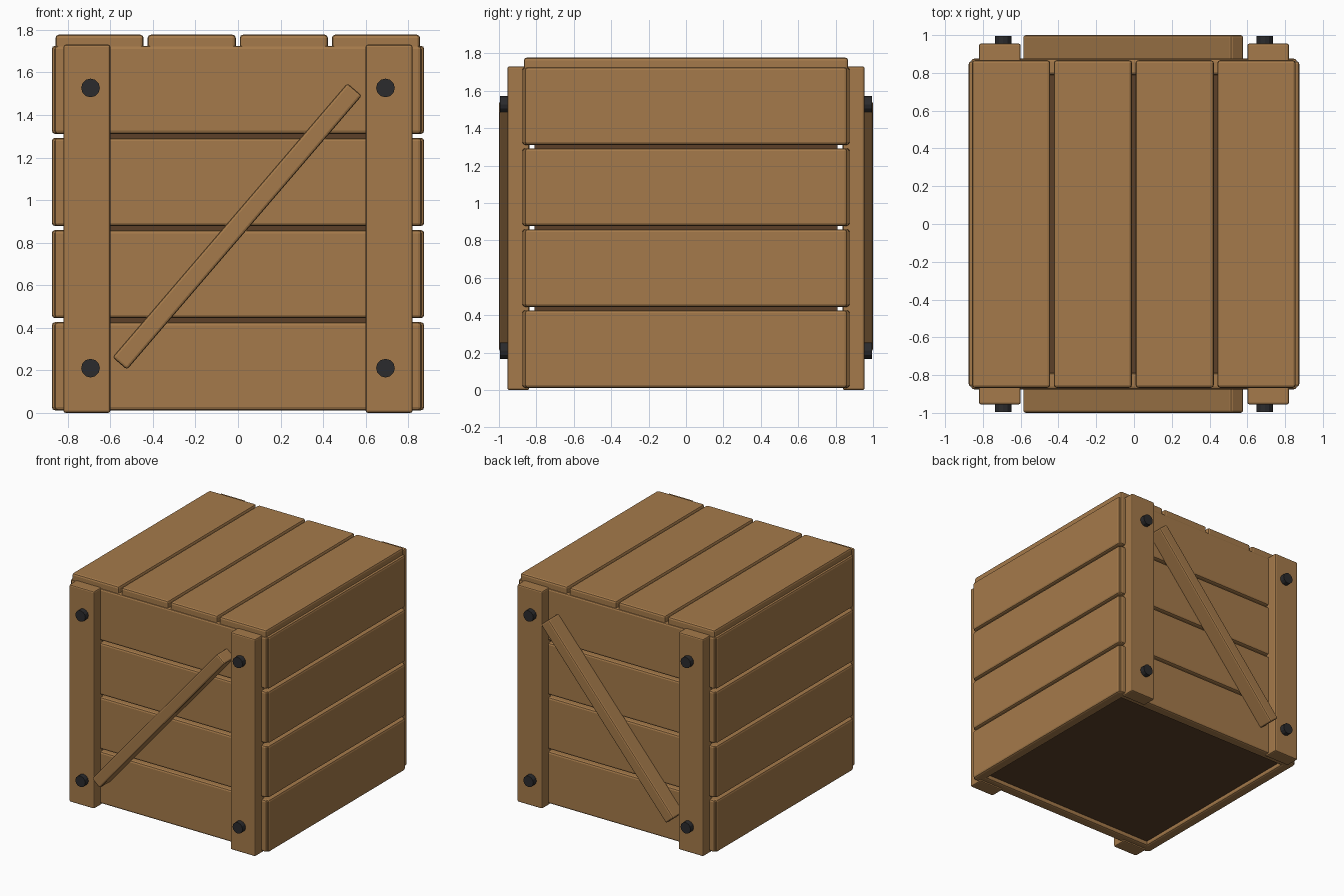
import bpy
import math
from mathutils import Vector

if "Cube" in bpy.data.objects:
    bpy.data.objects.remove(bpy.data.objects["Cube"])


def make_material(name, rgb):
    m = bpy.data.materials.new(name)
    m.diffuse_color = (*rgb, 1.0)
    m.use_nodes = True
    m.node_tree.nodes["Principled BSDF"].inputs["Base Color"].default_value = m.diffuse_color
    return m


WOOD = make_material("warm_wood", (0.376, 0.195, 0.069))
DARK = make_material("dark_inner_wood", (0.107, 0.051, 0.021))
IRON = make_material("black_iron", (0.024, 0.024, 0.026))


def box(name, low, high, mat, bevel=0.015, tilt=0.0):
    """Bevelled box between two corners, optionally tilted about y."""
    low, high = Vector(low), Vector(high)
    bpy.ops.mesh.primitive_cube_add(size=1, location=(low + high) / 2)
    ob = bpy.context.object
    ob.name = name
    ob.scale = high - low
    bpy.ops.object.transform_apply(location=False, rotation=False, scale=True)
    ob.rotation_euler.y = tilt
    ob.data.materials.append(mat)
    if bevel:
        mod = ob.modifiers.new("edge_bevel", 'BEVEL')
        mod.width = bevel
        mod.segments = 2
    return ob


PITCH, PLANK = 0.433, 0.414   # plank spacing and width
INNER, OUTER = 0.79, 0.875    # wall planks, inside and outside faces
HALF = 0.862                  # half plank length

# Dark box seen through the gaps and from below
box("inner_box", (-0.81, -0.81, 0.045), (0.81, 0.81, 1.70), DARK, bevel=0)

# Four rows of planks on each of the four walls
for row in range(4):
    z0 = 0.012 + row * PITCH
    z1 = z0 + PLANK
    for side, label in ((-1, "front"), (1, "back")):
        ya, yb = sorted((side * INNER, side * OUTER))
        box(f"{label}_plank", (-HALF, ya, z0), (HALF, yb, z1), WOOD)
    for side, label in ((-1, "left"), (1, "right")):
        xa, xb = sorted((side * INNER, side * OUTER))
        box(f"{label}_plank", (xa, -HALF, z0), (xb, HALF, z1), WOOD)

# Lid planks running front to back
for col in range(4):
    x = (col - 1.5) * PITCH - 0.001
    box("lid_plank", (x - PLANK / 2, -0.867, 1.69),
        (x + PLANK / 2, 0.867, 1.777), WOOD)

# Posts, bolts and diagonal brace, the same on front and back
for side, label in ((-1, "front"), (1, "back")):
    ya, yb = sorted((side * 0.838, side * 0.955))
    for sx in (-1, 1):
        x = sx * 0.71
        box(f"{label}_post", (x - 0.11, ya, 0.0), (x + 0.11, yb, 1.73), WOOD, 0.01)
        for z in (0.21, 1.527):
            bpy.ops.mesh.primitive_cylinder_add(
                vertices=12, radius=0.044, depth=0.06,
                location=(sx * 0.693, side * 0.965, z),
                rotation=(math.pi / 2, 0, 0))
            bolt = bpy.context.object
            bolt.name = f"{label}_bolt"
            bolt.data.materials.append(IRON)
    ya, yb = sorted((side * 0.865, side * 1.0))
    cx, cz, half_len = -0.004, 0.876, 0.848
    box(f"{label}_brace", (cx - half_len, ya, cz - 0.045),
        (cx + half_len, yb, cz + 0.045), WOOD, 0.012,
        tilt=-math.radians(49.4))
